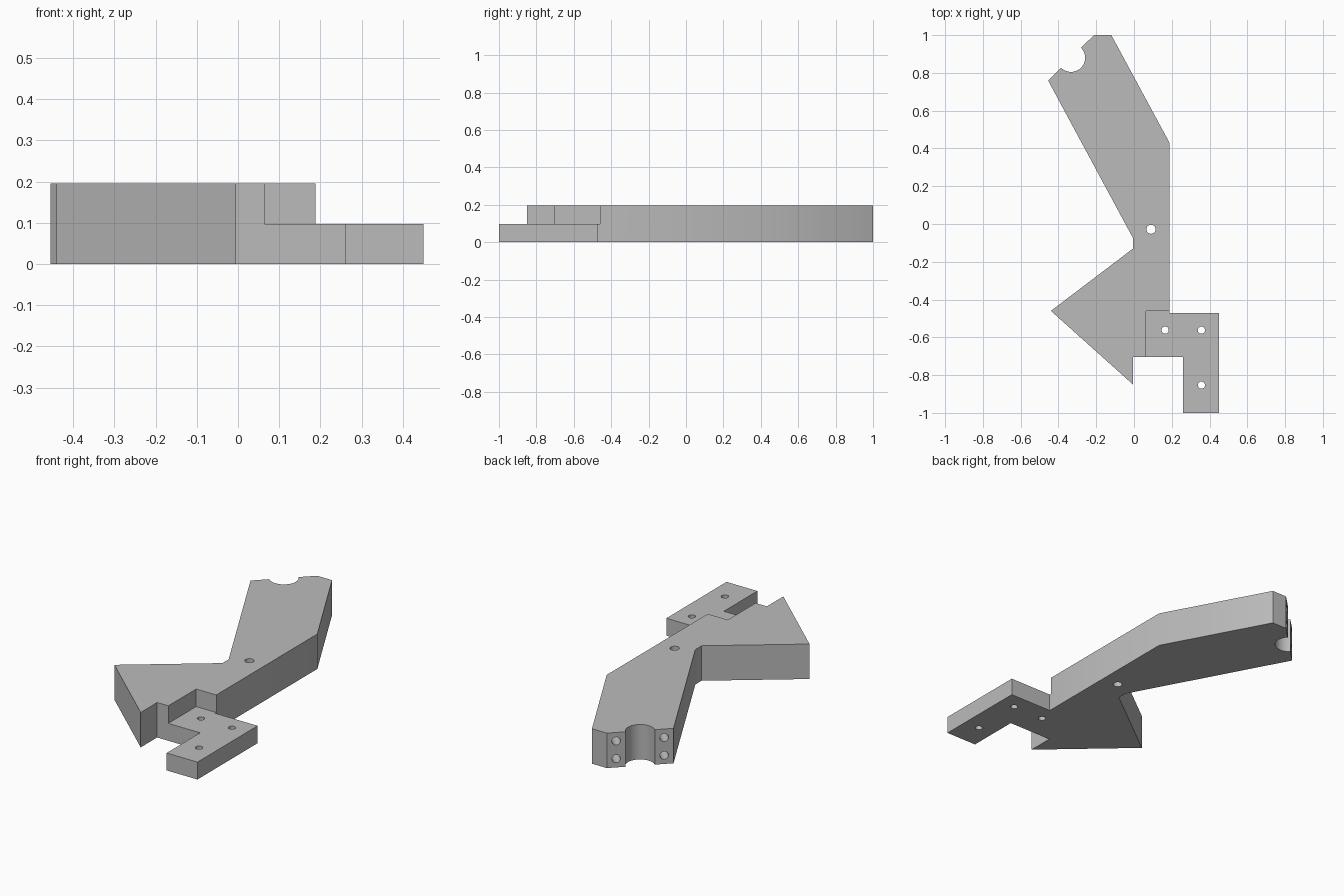
import bpy, bmesh, math
from mathutils import Vector

cube = bpy.data.objects.get("Cube")
if cube:
    bpy.data.objects.remove(cube, do_unlink=True)

HEIGHT, STEP = 0.195, 0.097

grey = bpy.data.materials.new("plain grey")
grey.use_nodes = True
grey.diffuse_color = (0.5, 0.5, 0.5, 1)
grey.node_tree.nodes["Principled BSDF"].inputs["Base Color"].default_value = (0.5, 0.5, 0.5, 1)


def prism(name, outline, z0, z1):
    """Extrude a flat outline from z0 up to z1."""
    bm = bmesh.new()
    face = bm.faces.new([bm.verts.new((x, y, z0)) for x, y in outline])
    top = bmesh.ops.extrude_face_region(bm, geom=[face])["geom"]
    bmesh.ops.translate(bm, vec=(0, 0, z1 - z0),
                        verts=[v for v in top if isinstance(v, bmesh.types.BMVert)])
    bmesh.ops.recalc_face_normals(bm, faces=bm.faces)
    mesh = bpy.data.meshes.new(name)
    bm.to_mesh(mesh)
    bm.free()
    mesh.materials.append(grey)
    obj = bpy.data.objects.new(name, mesh)
    bpy.context.collection.objects.link(obj)
    return obj


def drill(name, centre, radius, length, direction=(0, 0, 1)):
    """Cylinder cutter centred on a point and aimed along a direction."""
    bpy.ops.mesh.primitive_cylinder_add(vertices=32, radius=radius, depth=length, location=centre)
    obj = bpy.context.object
    obj.name = name
    obj.rotation_euler = Vector(direction).to_track_quat("Z", "Y").to_euler()
    obj.data.materials.append(grey)
    return obj


# Bent arm, pointed fin and mounting foot as one outline
end_a, end_b = Vector((-0.455, 0.76)), Vector((-0.212, 1.0))
bracket = prism("bent_arm_bracket", [
    end_a, (-0.005, -0.075), (-0.005, -0.13), (-0.44, -0.46), (-0.005, -0.85),
    (-0.005, -0.705), (0.26, -0.705), (0.26, -1), (0.45, -1), (0.45, -0.47),
    (0.188, -0.47), (0.188, 0.43), (-0.12, 1.0), end_b], 0, HEIGHT)

# Step that halves the foot thickness
cutters = [prism("foot_step_cutter", [(0.064, -1.1), (0.6, -1.1), (0.6, -0.46), (0.064, -0.46)],
                 STEP, HEIGHT + 0.1)]

# Round notch in the slanted end
middle = (end_a + end_b) / 2
cutters.append(drill("notch_cutter", (middle.x, middle.y, HEIGHT / 2), 0.075, 0.5))

# Vertical holes through the arm and foot
for x, y, r in [(0.09, -0.028, 0.024), (0.165, -0.562, 0.019),
                (0.357, -0.562, 0.019), (0.357, -0.853, 0.019)]:
    cutters.append(drill("bolt_hole_cutter", (x, y, HEIGHT / 2), r, 0.5))

# Blind screw holes beside the notch
along = (end_b - end_a).normalized()
inward = Vector((along.y, -along.x, 0))
for side in (-1, 1):
    spot = middle + along * side * 0.123
    for z in (0.048, 0.147):
        cutters.append(drill("screw_hole_cutter", (spot.x, spot.y, z), 0.022, 0.4, inward))

# Apply all cuts, then drop the cutters
bpy.ops.object.select_all(action="DESELECT")
bpy.context.view_layer.objects.active = bracket
bracket.select_set(True)
for cutter in cutters:
    cutter.hide_render = True
    mod = bracket.modifiers.new("cut", "BOOLEAN")
    mod.operation, mod.solver, mod.object = "DIFFERENCE", "EXACT", cutter
    bpy.ops.object.modifier_apply(modifier=mod.name)
for cutter in cutters:
    bpy.data.objects.remove(cutter, do_unlink=True)

bpy.ops.object.shade_smooth_by_angle(angle=math.radians(30))
